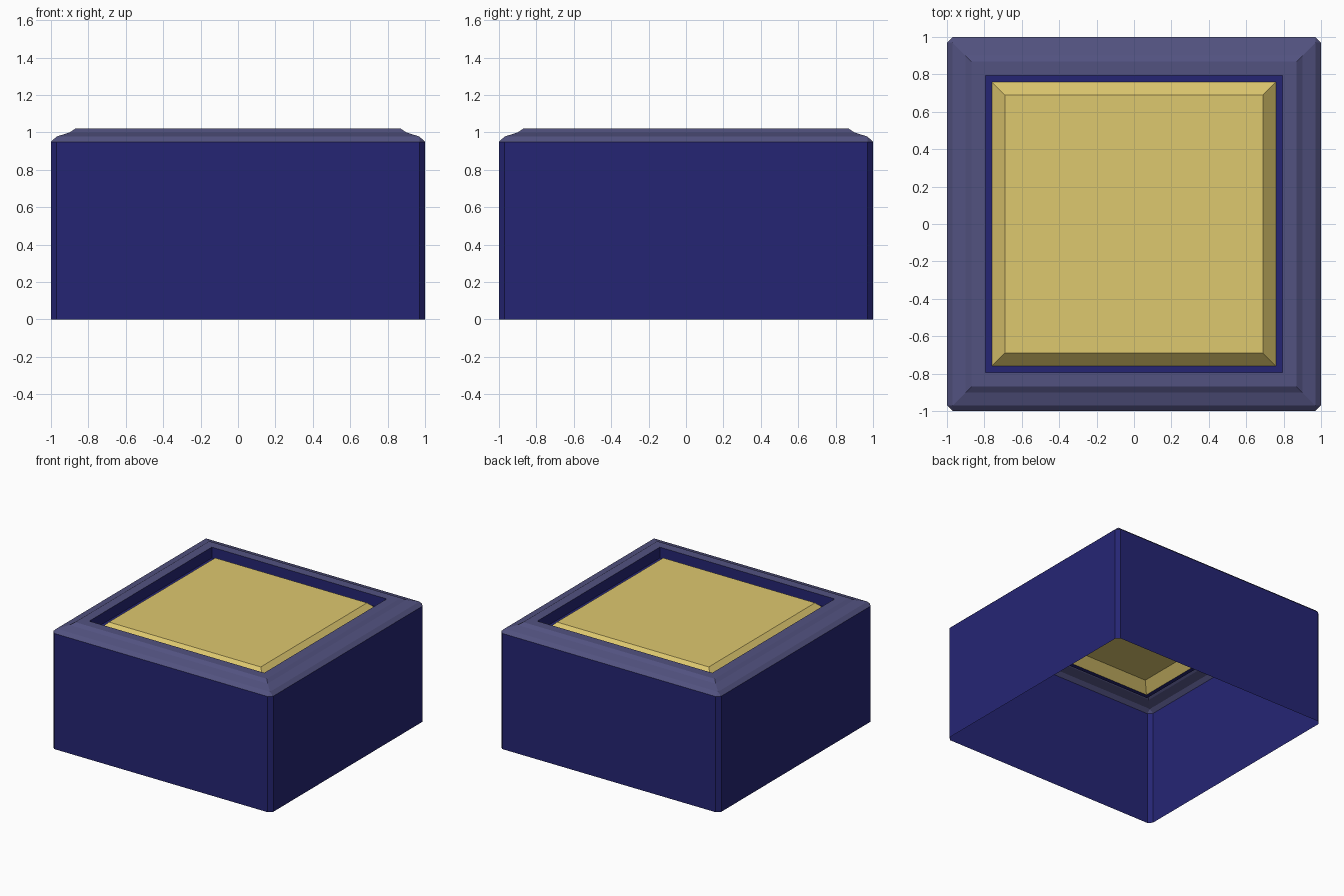
import bpy

if "Cube" in bpy.data.objects:
    bpy.data.objects.remove(bpy.data.objects["Cube"])


def material(name, rgb):
    """Flat colour given as 0-255 display values, stored as linear."""
    def lin(c):
        c /= 255
        return c / 12.92 if c <= 0.04045 else ((c + 0.055) / 1.055) ** 2.4
    m = bpy.data.materials.new(name)
    m.diffuse_color = (*[lin(c) for c in rgb], 1)
    m.use_nodes = True
    m.node_tree.nodes["Principled BSDF"].inputs["Base Color"].default_value = m.diffuse_color
    return m


navy = material("navy", (37, 37, 116))
slate = material("slate_blue", (82, 82, 128))
gold = material("gold", (222, 200, 111))


def square_rings(name, rings, mat, cap=False):
    """Loft square rings (half width, corner cut, height); cap closes the last ring."""
    verts, faces = [], []
    for h, cut, z in rings:
        c = h - cut
        for x, y in ((h, -c), (h, c), (c, h), (-c, h), (-h, c), (-h, -c), (-c, -h), (c, -h)):
            verts.append((x, y, z))
    for r in range(len(rings) - 1):
        for i in range(8):
            j = (i + 1) % 8
            a, b = r * 8, r * 8 + 8
            faces.append((a + i, a + j, b + j, b + i))
    if cap:
        last = (len(rings) - 1) * 8
        faces.append(tuple(range(last, last + 8)))
    me = bpy.data.meshes.new(name)
    me.from_pydata(verts, [], faces)
    # merge the doubled corners of uncut rings
    import bmesh
    bm = bmesh.new()
    bm.from_mesh(me)
    bmesh.ops.remove_doubles(bm, verts=bm.verts, dist=1e-5)
    bm.to_mesh(me)
    bm.free()
    me.materials.append(mat)
    ob = bpy.data.objects.new(name, me)
    bpy.context.collection.objects.link(ob)
    return ob


# Outer walls with chamfered upright corners, open underneath
square_rings("box_walls", [(1, 0.03, 0), (1, 0.03, 0.95)], navy)

# Moulded rim stepping up and in to the recess
square_rings("rim", [(1, 0.03, 0.95), (0.97, 0, 0.978), (0.90, 0, 1.0),
                     (0.87, 0, 1.02), (0.795, 0, 1.02)], slate)

# Recess wall and narrow floor around the panel
square_rings("recess", [(0.795, 0, 1.02), (0.795, 0, 0.93), (0.76, 0, 0.93)], navy)

# Raised panel with bevelled sides
square_rings("panel", [(0.76, 0, 0.93), (0.69, 0, 1.0)], gold, cap=True)
